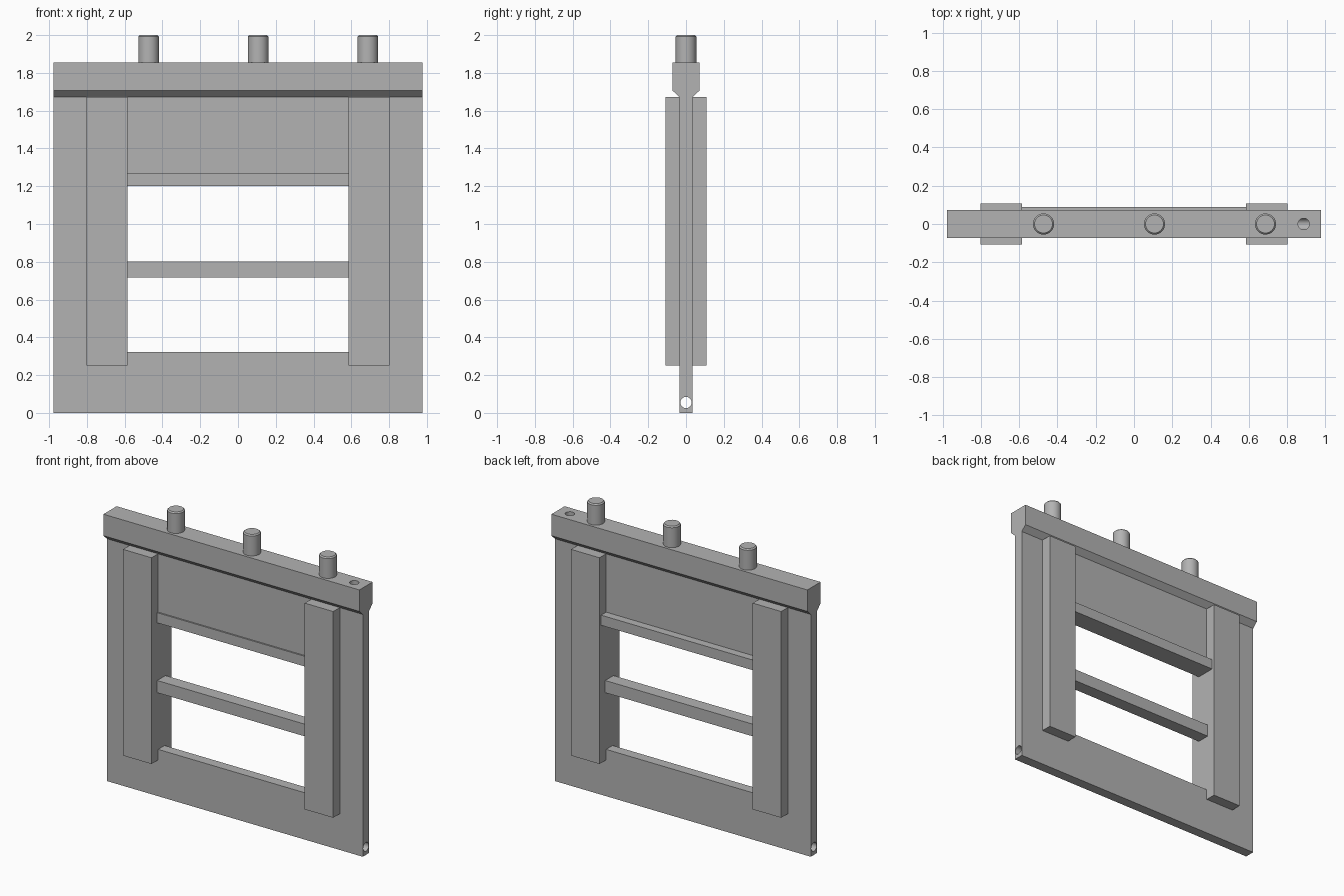
import bpy, bmesh, math
from mathutils import Matrix, Vector

old = bpy.data.objects.get("Cube")
if old:
    bpy.data.objects.remove(old, do_unlink=True)

grey = bpy.data.materials.new("plain grey")
grey.use_nodes = True
colour = (0.45, 0.45, 0.45, 1)
grey.diffuse_color = colour
grey.node_tree.nodes["Principled BSDF"].inputs["Base Color"].default_value = colour


def finish(name, bm):
    bmesh.ops.recalc_face_normals(bm, faces=bm.faces)
    mesh = bpy.data.meshes.new(name)
    bm.to_mesh(mesh)
    bm.free()
    mesh.materials.append(grey)
    obj = bpy.data.objects.new(name, mesh)
    bpy.context.collection.objects.link(obj)
    return obj


def activate(obj):
    bpy.ops.object.select_all(action='DESELECT')
    obj.select_set(True)
    bpy.context.view_layer.objects.active = obj


def smooth(obj):
    activate(obj)
    bpy.ops.object.shade_smooth_by_angle(angle=math.radians(35))


def box(name, low, high):
    low, high = Vector(low), Vector(high)
    bm = bmesh.new()
    bmesh.ops.create_cube(bm, size=1, matrix=Matrix.Translation((low + high) / 2)
                          @ Matrix.Diagonal((*(high - low), 1)))
    return finish(name, bm)


def rod(name, centre, radius, length, axis='Z'):
    turn = Matrix.Rotation(math.pi / 2, 4, 'Y') if axis == 'X' else Matrix()
    bm = bmesh.new()
    bmesh.ops.create_cone(bm, cap_ends=True, segments=32, radius1=radius, radius2=radius,
                          depth=length, matrix=Matrix.Translation(centre) @ turn)
    return finish(name, bm)


def cut(target, cutter):
    cutter.hide_render = True
    mod = target.modifiers.new("cut", 'BOOLEAN')
    mod.operation, mod.solver, mod.object = 'DIFFERENCE', 'EXACT', cutter
    activate(target)
    bpy.ops.object.modifier_apply(modifier=mod.name)
    bpy.data.objects.remove(cutter, do_unlink=True)


HALF = 0.977     # half width of the whole gate
INNER = 0.585    # half width of the opening
BORE_X = 0.887

# Thin main board with its opening, bottom cross bore and vertical bore
board = box("main_board", (-HALF, -0.035, 0), (HALF, 0.035, 1.69))
cut(board, box("opening_cutter", (-0.62, -0.2, 0.323), (0.62, 0.2, 1.21)))
cut(board, rod("cross_bore_cutter", (0, 0, 0.055), 0.03, 2.2, 'X'))
cut(board, rod("upright_bore_cutter", (BORE_X, 0, 1.055), 0.0295, 2))
smooth(board)

# Header beam with chamfered lower edges
half_profile = [(0.035, 1.672), (0.072, 1.707), (0.072, 1.855)]
profile = half_profile + [(-y, z) for y, z in reversed(half_profile)]
bm = bmesh.new()
face = bm.faces.new([bm.verts.new((-HALF, y, z)) for y, z in profile])
side = bmesh.ops.extrude_face_region(bm, geom=[face])["geom"]
bmesh.ops.translate(bm, vec=(2 * HALF, 0, 0),
                    verts=[v for v in side if isinstance(v, bmesh.types.BMVert)])
header = finish("header_beam", bm)
cut(header, rod("header_bore_cutter", (BORE_X, 0, 1.75), 0.0295, 0.6))
smooth(header)

# Thick guide posts on both sides of the opening
for label, s in (("left", 1), ("right", -1)):
    a, b = sorted((s * INNER, s * 0.802))
    box(label + "_guide_post", (a, -0.108, 0.25), (b, 0.108, 1.673))

# Horizontal bars across the opening
box("middle_bar", (-0.6, -0.045, 0.718), (0.6, 0.045, 0.802))
box("upper_bar", (-0.6, -0.045, 1.2), (0.6, 0.09, 1.27))

# Round pegs on top, with a softened rim
for i, x in enumerate((-0.473, 0.107, 0.687)):
    peg = rod(f"top_peg_{i + 1}", (x, 0, 1.92), 0.055, 0.16)
    rim = peg.modifiers.new("rim", 'BEVEL')
    rim.width, rim.segments = 0.008, 1
    smooth(peg)
